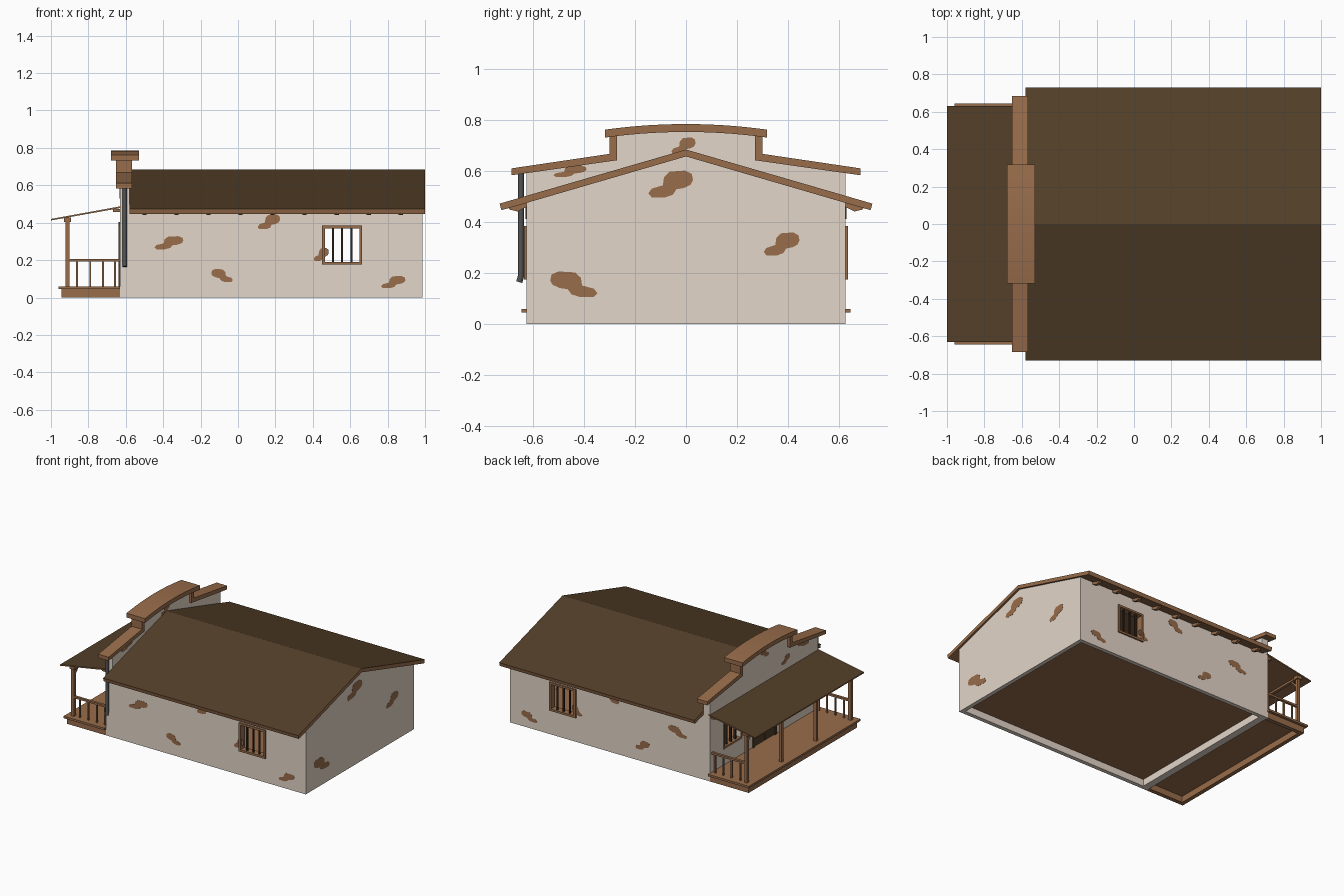
import bpy, bmesh, math
from mathutils import Vector

if "Cube" in bpy.data.objects:
    bpy.data.objects.remove(bpy.data.objects["Cube"])


def material(name, rgb):
    m = bpy.data.materials.new(name)
    m.diffuse_color = (*rgb, 1)
    m.use_nodes = True
    m.node_tree.nodes["Principled BSDF"].inputs["Base Color"].default_value = m.diffuse_color
    return m


PLASTER = material("plaster", (0.77, 0.67, 0.58))
WOOD = material("wood", (0.315, 0.152, 0.070))
ROOF = material("roof_brown", (0.086, 0.049, 0.021))
IRON = material("dark_iron", (0.030, 0.023, 0.016))
PIPE = material("pipe_grey", (0.085, 0.085, 0.088))


def finish(name, bm, *mats):
    bmesh.ops.recalc_face_normals(bm, faces=bm.faces)
    me = bpy.data.meshes.new(name)
    bm.to_mesh(me)
    bm.free()
    for m in mats:
        me.materials.append(m)
    ob = bpy.data.objects.new(name, me)
    bpy.context.collection.objects.link(ob)
    return ob


def boxes(name, items, mat):
    """One object from boxes (x0, x1, y0, y1, z0, z1)."""
    bm = bmesh.new()
    for b in items:
        vs = bmesh.ops.create_cube(bm, size=1)["verts"]
        for v in vs:
            v.co = Vector([(b[2*i] + b[2*i+1]) / 2 + v.co[i] * abs(b[2*i+1] - b[2*i]) for i in range(3)])
    return finish(name, bm, mat)


def prism(name, pts, axis, a, b, *mats):
    """Extrude a 2D outline: (y, z) along x, or (x, z) along y."""
    bm = bmesh.new()
    vs = [bm.verts.new((a, p, q) if axis == "x" else (p, a, q)) for p, q in pts]
    f = bm.faces.new(vs)
    ext = bmesh.ops.extrude_face_region(bm, geom=[f])["geom"]
    step = Vector((b - a, 0, 0)) if axis == "x" else Vector((0, b - a, 0))
    bmesh.ops.translate(bm, vec=step, verts=[v for v in ext if isinstance(v, bmesh.types.BMVert)])
    return finish(name, bm, *mats)


def roof_faces(ob):
    for p in ob.data.polygons:
        p.material_index = 0 if p.normal.z > 0.5 else 1


def cut(ob, cutter):
    mod = ob.modifiers.new("cut", "BOOLEAN")
    mod.operation = "DIFFERENCE"
    mod.solver = "EXACT"
    mod.object = cutter
    bpy.context.view_layer.objects.active = ob
    bpy.ops.object.modifier_apply(modifier=mod.name)
    bpy.data.objects.remove(cutter)


# House walls: hollow gabled shell with side window openings
walls = prism("house_walls", [(-.625, 0), (.625, 0), (.625, .482), (0, .664), (-.625, .482)],
              "x", -.60, .986, PLASTER)
cut(walls, boxes("cutter", [(-.8, .956, -.595, .595, -.1, .9)], PLASTER))
cut(walls, boxes("cutter", [(.463, .652, -1, 1, .19, .372)], PLASTER))
boxes("house_floor", [(-.60, .96, -.6, .6, .05, .065)], WOOD)

# False front with stepped, arched top
def arch(y):
    return .754 - .022 * (y / .318) ** 2

top = [(.285 - .57 * i / 12) for i in range(13)]
front = prism("false_front", [(-.625, 0), (.625, 0), (.625, .60), (.285, .655)]
              + [(y, arch(y) + .01) for y in top] + [(-.285, .655), (-.625, .60)],
              "x", -.632, -.58, PLASTER)
for s in (-1, 1):
    cut(front, boxes("cutter", [(-.8, -.5, s*.365 - .092, s*.365 + .092, .19, .372)], PLASTER))
    prism("false_front_side_trim", [(s*y, z) for y, z in
          [(.685, .584), (.685, .611), (.30, .668), (.30, .738), (.27, .738), (.27, .643)]],
          "x", -.652, -.567, WOOD)
ys = [.318 - .636 * i / 14 for i in range(15)]
prism("false_front_cap", [(y, arch(y)) for y in ys] + [(y, arch(y) + .031) for y in reversed(ys)],
      "x", -.68, -.53, WOOD)

# Main roof slab: dark top, wooden edges and underside
roof_faces(prism("main_roof", [(-.731, .473), (0, .685), (.731, .473), (.724, .447), (0, .658), (-.724, .447)],
                 "x", -.58, 1.0, ROOF, WOOD))
for s in (-1, 1):
    for i in range(9):
        x = -.50 + i * .1713
        prism("rafter_tail", [(s*.62, .482), (s*.62, .462), (s*.66, .442), (s*.69, .449), (s*.70, .458)],
              "x", x - .011, x + .011, WOOD)


# Barred windows; place maps (along wall, outward, up) to world
def window(name, u, place):
    a, b, c, d = u - .107, u + .107, .176, .385
    t = .015
    boxes(name + "_frame", [place(a, a + t, c, d, .585, .635), place(b - t, b, c, d, .585, .635),
                            place(a + t, b - t, c, c + t, .585, .635),
                            place(a + t, b - t, d - t, d, .585, .635)], WOOD)
    boxes(name + "_bars", [place(u + k - .005, u + k + .005, c + t, d - t, .612, .622)
                           for k in (-.05, 0, .05)], IRON)


for s, n in ((-1, "front_window"), (1, "back_window")):
    window(n, .557, lambda a, b, c, d, i, o, s=s: (a, b, s*i, s*o, c, d))
for s in (-1, 1):
    window("porch_window", s * .365, lambda a, b, c, d, i, o: (-i + .005, -o - .002, a, b, c, d))

# Door
boxes("door_frame", [(-.640, -.62, s*.125 - .01, s*.125 + .01, .06, .40) for s in (-1, 1)]
      + [(-.640, -.62, -.135, .135, .385, .405)], ROOF)
boxes("door", [(-.637, -.62, -.115, -.003, .065, .385), (-.637, -.62, .003, .115, .065, .385)], ROOF)

# Porch base boards (open underneath), deck, posts, beam and roof
boxes("porch_base", [(-.945, -.915, -.625, .625, 0, .047)]
      + [(-.915, -.632, s*.595, s*.625, 0, .047) for s in (-1, 1)], WOOD)
boxes("porch_deck", [(-.96, -.63, -.645, .645, .045, .06)], WOOD)
for y in (-.6, -.2, .2, .6):
    boxes("porch_post", [(-.922, -.900, y - .011, y + .011, .06, .42),
                         (-.93, -.892, y - .019, y + .019, .405, .428)], WOOD)
    for s in (-1, 1):
        if abs(y + s * .05) < .62:
            prism("post_brace", [(y + s*.008, .35), (y + s*.008, .368), (y + s*.055, .418), (y + s*.07, .418)],
                  "x", -.917, -.905, WOOD)
boxes("porch_beam", [(-.92, -.90, -.615, .615, .412, .427)], WOOD)
boxes("porch_ledger", [(-.668, -.63, -.615, .615, .456, .474)], WOOD)
roof_faces(prism("porch_roof", [(-1.0, .412), (-1.0, .420), (-.625, .488), (-.625, .479)],
                 "y", -.63, .63, ROOF, WOOD))

# Porch end railings
for s in (-1, 1):
    boxes("porch_railing", [(-.91, -.632, s*.6 - .009, s*.6 + .009, .193, .207)]
          + [(x - .005, x + .005, s*.6 - .005, s*.6 + .005, .06, .195) for x in (-.86, -.79, -.722, -.657)], WOOD)

# Downpipe on the front side, with a kicked-out foot
cu = bpy.data.curves.new("downpipe", "CURVE")
cu.dimensions = "3D"
cu.bevel_depth = .0122
cu.bevel_resolution = 2
cu.use_fill_caps = True
sp = cu.splines.new("POLY")
path = [(-.606, -.647, .595), (-.606, -.647, .19), (-.606, -.654, .165)]
sp.points.add(len(path) - 1)
for p, co in zip(sp.points, path):
    p.co = (*co, 1)
cu.materials.append(PIPE)
bpy.context.collection.objects.link(bpy.data.objects.new("downpipe", cu))

# Bare patches where plaster has fallen: thin plates
BLOB = [(-1, -.7), (-.85, -.35), (-.35, -.1), (-.3, .5), (-.05, .92), (.65, 1), (.95, .75), (1, .3),
        (.9, -.05), (.6, -.3), (.25, -.4), (.1, -.8), (-.25, -1), (-.85, -1)]


def patch(axis, u, z, w, h, flip, at):
    prism("bare_patch", [(u + p * flip * w / 2, z + q * h / 2) for p, q in BLOB],
          axis, at - .001, at + .001, WOOD)


for s in (-1, 1):
    for u, z, w, h, f in [(-.37, .293, .155, .07, 1), (-.085, .118, .115, .07, -1), (.165, .405, .12, .08, 1),
                          (.445, .23, .08, .07, 1), (.83, .083, .13, .065, 1)]:
        patch("y", u, z, w, h, f, s * .625)
for u, z, w, h, f in [(-.06, .55, .175, .105, 1), (.375, .315, .14, .09, 1), (-.44, .157, .185, .10, -1)]:
    patch("x", u, z, w, h, f, .986)
for at in (-.632, -.58):
    patch("x", -.01, .70, .095, .065, 1, at)
    patch("x", -.455, .60, .13, .045, 1, at)
patch("x", -.25, .56, .10, .06, -1, -.632)
